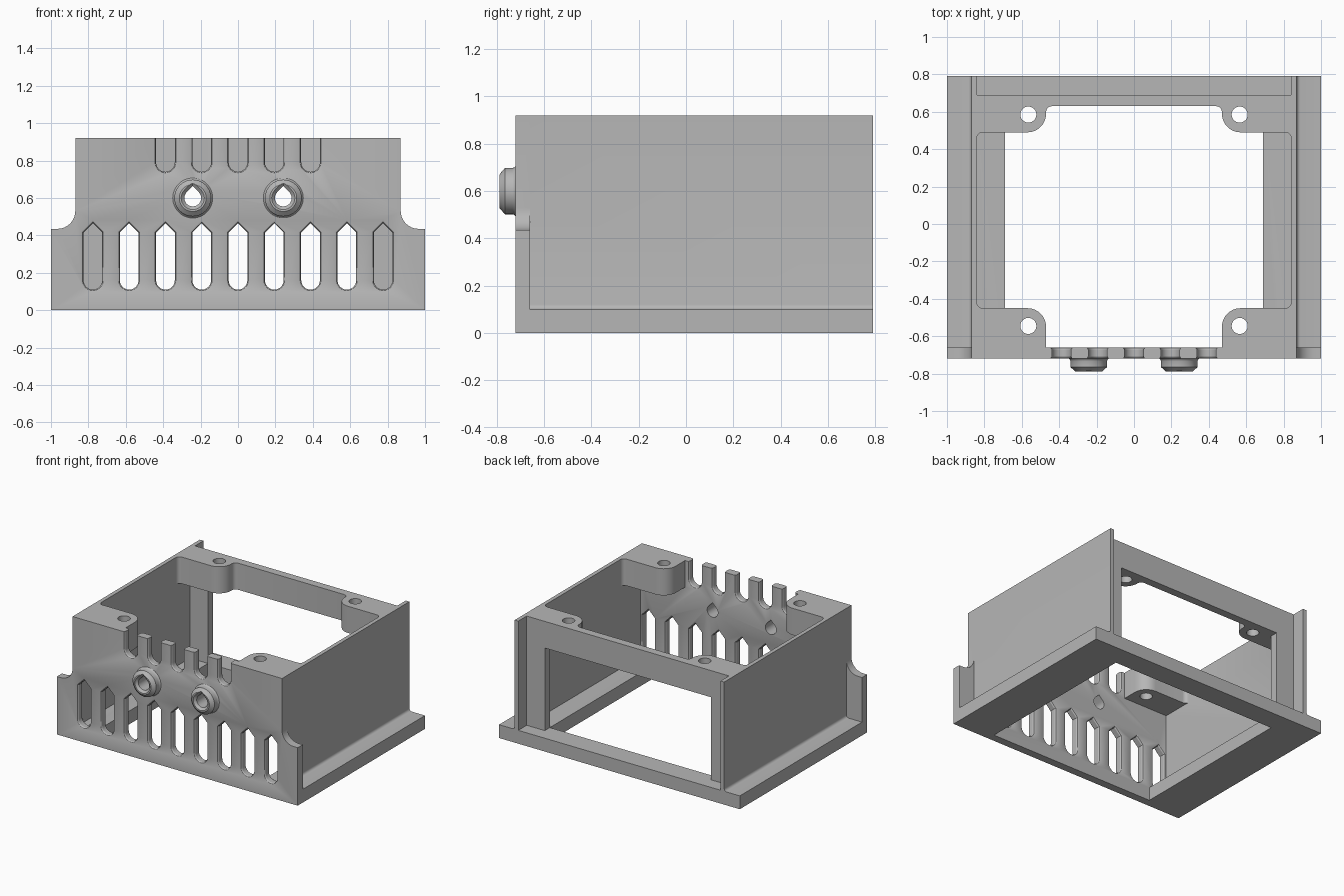
import bpy, bmesh, math

if "Cube" in bpy.data.objects:
    bpy.data.objects.remove(bpy.data.objects["Cube"])

grey = bpy.data.materials.new("plain grey")
grey.diffuse_color = (0.47, 0.47, 0.47, 1)
grey.use_nodes = True
grey.node_tree.nodes["Principled BSDF"].inputs["Base Color"].default_value = grey.diffuse_color

AXES = {"x": lambda t, u, v: (t, u, v),
        "y": lambda t, u, v: (u, t, v),
        "z": lambda t, u, v: (u, v, t)}


def loft(name, axis, sections):
    """Closed solid through matching outlines given as (distance, points)."""
    bm = bmesh.new()
    rings = [[bm.verts.new(AXES[axis](t, u, v)) for u, v in pts] for t, pts in sections]
    for a, b in zip(rings, rings[1:]):
        for i in range(len(a)):
            j = (i + 1) % len(a)
            bm.faces.new((a[i], a[j], b[j], b[i]))
    bm.faces.new(rings[0])
    bm.faces.new(rings[-1])
    bmesh.ops.recalc_face_normals(bm, faces=bm.faces)
    me = bpy.data.meshes.new(name)
    bm.to_mesh(me)
    bm.free()
    me.materials.append(grey)
    ob = bpy.data.objects.new(name, me)
    bpy.context.collection.objects.link(ob)
    return ob


def prism(name, axis, a, b, pts):
    return loft(name, axis, [(a, pts), (b, pts)])


def box(name, x0, x1, y0, y1, z0, z1):
    return prism(name, "z", z0, z1, [(x0, y0), (x1, y0), (x1, y1), (x0, y1)])


def arc(cx, cy, r, a0, a1, n=8):
    angles = [math.radians(a0 + (a1 - a0) * i / n) for i in range(n + 1)]
    return [(cx + r * math.cos(a), cy + r * math.sin(a)) for a in angles]


def mirrored(half):
    return half + [(-u, v) for u, v in reversed(half)]


def combine(ob, other, operation):
    mod = ob.modifiers.new("combine", "BOOLEAN")
    mod.operation, mod.solver, mod.object = operation, "EXACT", other
    bpy.context.view_layer.objects.active = ob
    bpy.ops.object.modifier_apply(modifier=mod.name)
    bpy.data.objects.remove(other)


# Base frame with a large opening
housing = box("housing", -1, 1, -0.70, 0.79, 0, 0.1)
combine(housing, box("base_opening", -0.69, 0.69, -0.66, 0.63, -0.1, 0.2), "DIFFERENCE")

parts = []
# Front panel with wide lower lugs
parts.append(prism("front_panel", "y", -0.72, -0.66, mirrored(
    [(1, 0), (1, 0.435)] + arc(0.965, 0.53, 0.095, 270, 180) + [(0.87, 0.92)])))

for s in (-1, 1):
    # Side wall with a small fillet on the base flange
    wall = ([(0.84, 0.05), (0.89, 0.05)] + arc(0.89, 0.12, 0.02, 270, 180, 4)
            + [(0.87, 0.92), (0.84, 0.92)])
    parts.append(prism("side_wall", "y", -0.70, 0.79, [(s * u, v) for u, v in wall]))
    # Back jamb
    x0, x1 = sorted((s * 0.69, s * 0.855))
    parts.append(box("back_jamb", x0, x1, 0.63, 0.69, 0.05, 0.8))
    # Front screw pad
    pad = ([(0.47, -0.69)] + arc(0.57, -0.55, 0.10, 180, 90)
           + arc(0.81, -0.42, 0.03, 270, 360, 4) + [(0.855, -0.42), (0.855, -0.69)])
    parts.append(prism("front_pad", "z", 0.72, 0.92, [(s * u, v) for u, v in pad]))

# Back beam with its two screw pads
parts.append(prism("back_beam", "z", 0.72, 0.92, mirrored(
    arc(0.44, 0.60, 0.03, 90, 0, 4) + arc(0.57, 0.59, 0.10, 180, 270)
    + arc(0.81, 0.46, 0.03, 90, 0, 4) + [(0.855, 0.46), (0.855, 0.69)])))

for part in parts:
    combine(housing, part, "UNION")


# Cutters: slots with softened rims on both faces of the panel
def vent(cx, o):
    r = 0.05 + o
    top = 0.465 + o * 1.414
    return arc(cx, 0.16, r, 180, 360, 12) + [(cx + r, top - r), (cx, top), (cx - r, top - r)]


def notch(cx, o):
    r = 0.05 + o
    return arc(cx, 0.79, r, 180, 360, 12) + [(cx + r, 1), (cx - r, 1)]


def teardrop(cx, o):
    r = 0.045 + o
    return arc(cx, 0.6, r, 135, 405, 20) + [(cx, 0.6 + r * 1.414)]


RIM = [(-0.74, 0.012), (-0.72, 0.012), (-0.717, 0.0055), (-0.708, 0),
       (-0.672, 0), (-0.663, 0.0055), (-0.66, 0.012), (-0.64, 0.012)]
cutters = [loft("vent_cutter", "y", [(y, vent(0.194 * i, o)) for y, o in RIM])
           for i in range(-4, 5)]
cutters += [loft("notch_cutter", "y", [(y, notch(0.194 * i, o)) for y, o in RIM])
            for i in range(-2, 3)]
for s in (-1, 1):
    cutters.append(prism("port_cutter", "y", -0.8, -0.6, teardrop(s * 0.242, 0)))
    for y in (0.585, -0.545):
        cutters.append(prism("screw_cutter", "z", 0.6, 1, arc(s * 0.565, y, 0.043, 0, 345, 23)))
for cutter in cutters:
    combine(housing, cutter, "DIFFERENCE")

# Port bosses on the front panel
objects = [housing]
for s, side in ((-1, "left"), (1, "right")):
    cx = s * 0.242
    profile = [(-0.72, 0.107), (-0.725, 0.101), (-0.733, 0.098), (-0.765, 0.098), (-0.788, 0.072)]
    boss = loft(side + "_port_boss", "y",
                [(y, arc(cx, 0.6, r, 0, 350, 35)) for y, r in profile])
    bore = [(-0.8, 0.017), (-0.788, 0.017), (-0.772, 0), (-0.6, 0)]
    combine(boss, loft("bore_cutter", "y", [(y, teardrop(cx, o)) for y, o in bore]), "DIFFERENCE")
    objects.append(boss)

# Smooth rounded surfaces, keep hard edges
bpy.ops.object.select_all(action="DESELECT")
for ob in objects:
    ob.select_set(True)
bpy.context.view_layer.objects.active = housing
bpy.ops.object.shade_smooth_by_angle(angle=math.radians(30))
